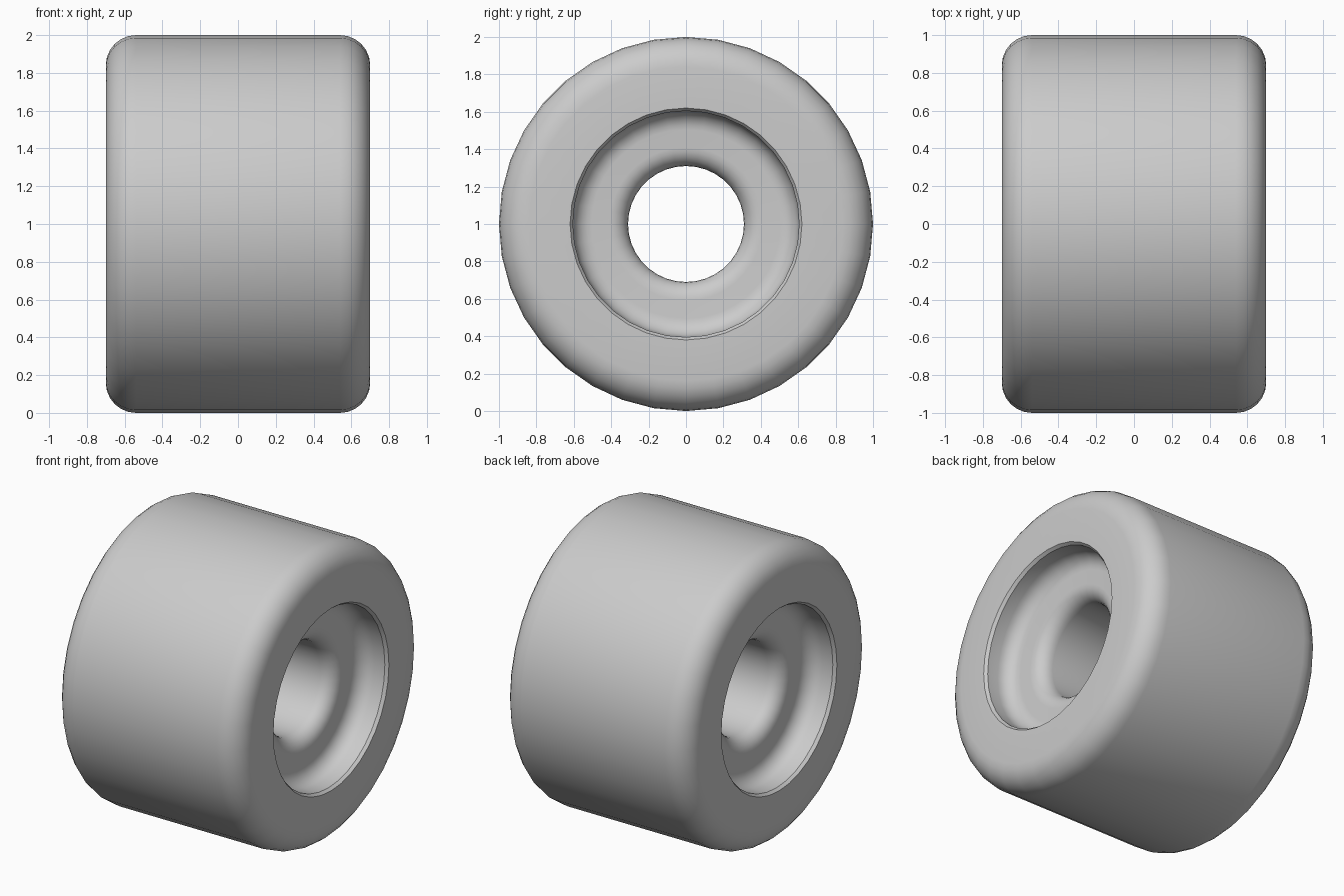
import bpy, bmesh, math

if "Cube" in bpy.data.objects:
    bpy.data.objects.remove(bpy.data.objects["Cube"])

SEGMENTS = 36


def arc(cx, cr, radius, start, end, steps=6):
    """Points of a fillet in the (x, radius) plane, angles in degrees."""
    pts = []
    for i in range(steps + 1):
        a = math.radians(start + (end - start) * i / steps)
        pts.append((cx + radius * math.cos(a), cr + radius * math.sin(a)))
    return pts


# Half profile (+x side): rounded tread, side face, lip, recess, hub, bore
half = arc(0.54, 0.84, 0.16, 90, 0)              # outer shoulder
half += [(0.70, 0.62), (0.68, 0.605)]            # small lip chamfer
half += arc(0.60, 0.505, 0.10, 90, 180)          # recess wall into floor
half += arc(0.40, 0.41, 0.10, 0, -90)            # floor rolling into bore
# Mirror to the -x side for a closed ring profile
profile = half + [(-x, r) for x, r in reversed(half)]

# Revolve the profile around the x axis
bm = bmesh.new()
rings = []
for s in range(SEGMENTS):
    a = 2 * math.pi * s / SEGMENTS
    rings.append([bm.verts.new((x, r * math.cos(a), 1 + r * math.sin(a)))
                  for x, r in profile])
n = len(profile)
for s in range(SEGMENTS):
    a, b = rings[s], rings[(s + 1) % SEGMENTS]
    for i in range(n):
        j = (i + 1) % n
        bm.faces.new((a[i], a[j], b[j], b[i]))
bmesh.ops.remove_doubles(bm, verts=bm.verts, dist=0.0001)
bmesh.ops.recalc_face_normals(bm, faces=bm.faces)

mesh = bpy.data.meshes.new("wheel")
bm.to_mesh(mesh)
bm.free()
wheel = bpy.data.objects.new("wheel", mesh)
bpy.context.collection.objects.link(wheel)

# Single plain grey
grey = bpy.data.materials.new("light grey")
grey.diffuse_color = (0.6, 0.6, 0.6, 1)
grey.use_nodes = True
grey.node_tree.nodes["Principled BSDF"].inputs["Base Color"].default_value = grey.diffuse_color
mesh.materials.append(grey)

# Smooth shading
bpy.context.view_layer.objects.active = wheel
wheel.select_set(True)
bpy.ops.object.shade_smooth_by_angle(angle=math.radians(35))
